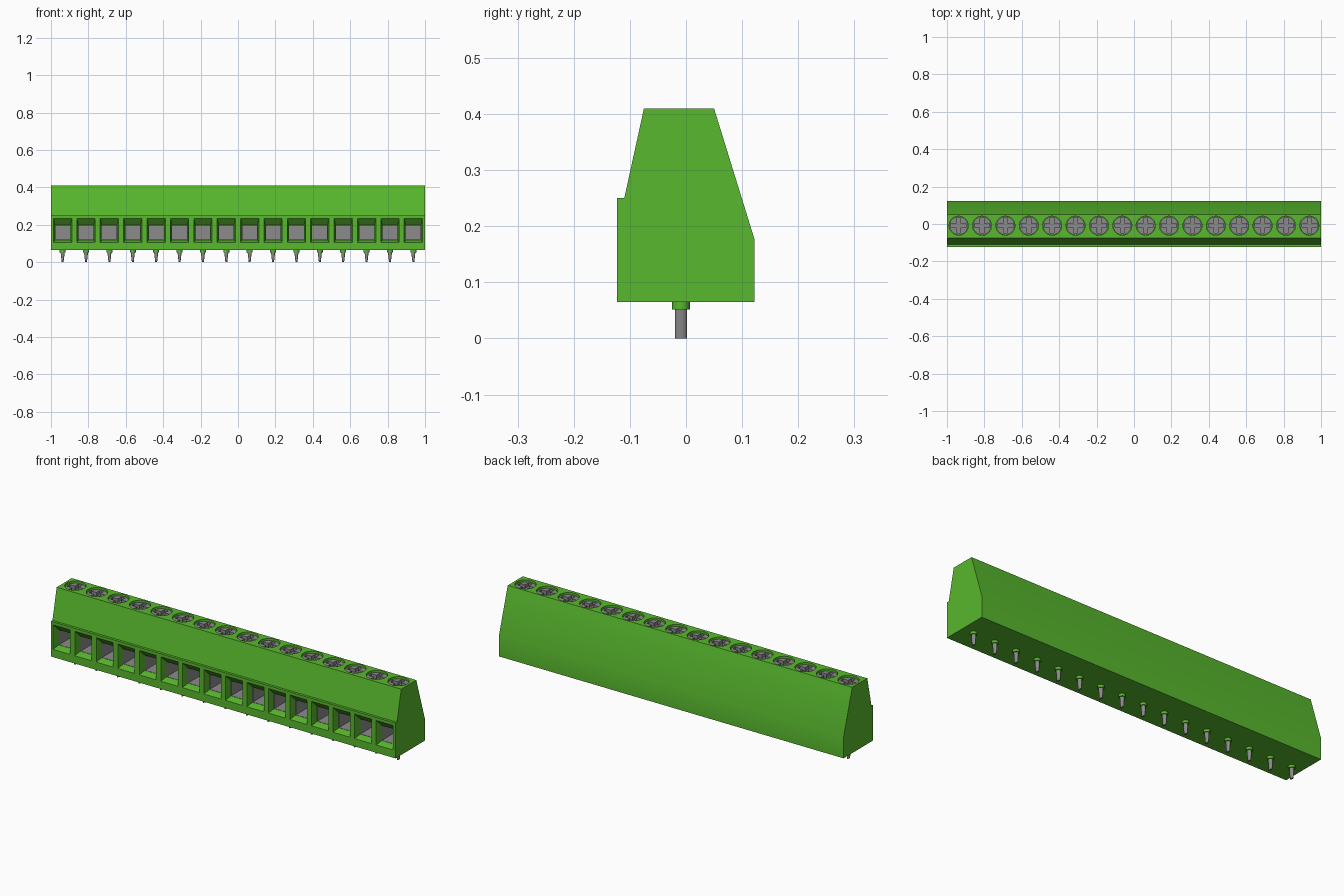
import bpy, bmesh, math
from mathutils import Vector

if "Cube" in bpy.data.objects:
    bpy.data.objects.remove(bpy.data.objects["Cube"], do_unlink=True)

COUNT, PITCH = 16, 0.125
CENTRES = [(i - (COUNT - 1) / 2) * PITCH for i in range(COUNT)]
PIN_Y = -0.009


def material(name, colour, rough):
    m = bpy.data.materials.new(name)
    m.use_nodes = True
    m.diffuse_color = (*colour, 1)
    bsdf = m.node_tree.nodes["Principled BSDF"]
    bsdf.inputs["Base Color"].default_value = (*colour, 1)
    bsdf.inputs["Roughness"].default_value = rough
    return m


GREEN = material("green plastic", (0.098, 0.479, 0.027), 0.5)
GREY = material("grey metal", (0.26, 0.26, 0.26), 0.4)


def loft(bm, loop_a, loop_b, open_start=False):
    """Join two matching point loops into a solid, optionally open at the first."""
    a = [bm.verts.new(p) for p in loop_a]
    b = [bm.verts.new(p) for p in loop_b]
    n = len(a)
    faces = [bm.faces.new((a[i], a[(i + 1) % n], b[(i + 1) % n], b[i])) for i in range(n)]
    faces.append(bm.faces.new(b))
    if not open_start:
        faces.append(bm.faces.new(a[::-1]))
    bmesh.ops.recalc_face_normals(bm, faces=faces)


def circle(x, y, z, rx, ry, n):
    return [Vector((x + rx * math.cos(2 * math.pi * i / n),
                    y + ry * math.sin(2 * math.pi * i / n), z)) for i in range(n)]


def rect_xz(x, half, z0, z1, y):
    return [Vector(p) for p in ((x - half, y, z0), (x + half, y, z0),
                                (x + half, y, z1), (x - half, y, z1))]


def cross(x, y, z, arm, w):
    pts = [(arm, -w), (arm, w), (w, w), (w, arm), (-w, arm), (-w, w),
           (-arm, w), (-arm, -w), (-w, -w), (-w, -arm), (w, -arm), (w, -w)]
    return [Vector((x + px, y + py, z)) for px, py in pts]


def build(name, mat, add):
    """Make an object by calling add(bm, x) once for each terminal."""
    bm = bmesh.new()
    for x in CENTRES:
        add(bm, x)
    me = bpy.data.meshes.new(name)
    bm.to_mesh(me)
    bm.free()
    me.materials.append(mat)
    ob = bpy.data.objects.new(name, me)
    bpy.context.collection.objects.link(ob)
    return ob


def activate(ob):
    bpy.ops.object.select_all(action='DESELECT')
    ob.select_set(True)
    bpy.context.view_layer.objects.active = ob


def cut(ob, cutter):
    cutter.hide_render = True
    activate(ob)
    mod = ob.modifiers.new("cut", 'BOOLEAN')
    mod.operation, mod.solver, mod.object = 'DIFFERENCE', 'EXACT', cutter
    bpy.ops.object.modifier_apply(modifier=mod.name)
    bpy.data.objects.remove(cutter, do_unlink=True)


def smooth(ob):
    activate(ob)
    bpy.ops.object.shade_smooth_by_angle(angle=math.radians(35))


# Housing: side profile (y, z) extruded along the full length
PROFILE = [(-0.123, 0.065), (0.122, 0.065), (0.122, 0.177), (0.05, 0.41),
           (-0.075, 0.41), (-0.11, 0.25), (-0.123, 0.25)]
bm = bmesh.new()
loft(bm, [Vector((-1, y, z)) for y, z in PROFILE], [Vector((1, y, z)) for y, z in PROFILE])
mesh = bpy.data.meshes.new("housing")
bm.to_mesh(mesh)
bm.free()
mesh.materials.append(GREEN)
housing = bpy.data.objects.new("housing", mesh)
bpy.context.collection.objects.link(housing)

# Wire entries: tapered mouths leading to square cavities, and screw wells on top
cut(housing, build("mouth_cutter", GREEN, lambda bm, x: loft(
    bm, rect_xz(x, 0.051, 0.103, 0.243, -0.131), rect_xz(x, 0.041, 0.118, 0.199, -0.09))))
cut(housing, build("cavity_cutter", GREEN, lambda bm, x: loft(
    bm, rect_xz(x, 0.041, 0.118, 0.199, -0.095), rect_xz(x, 0.041, 0.118, 0.199, 0.01))))
cut(housing, build("well_cutter", GREEN, lambda bm, x: loft(
    bm, circle(x, PIN_Y, 0.37, 0.051, 0.051, 32), circle(x, PIN_Y, 0.43, 0.051, 0.051, 32))))
smooth(housing)

# Metal cages lining the cavities, open to the front
cages = build("wire_cages", GREY, lambda bm, x: loft(
    bm, rect_xz(x, 0.0405, 0.1185, 0.1985, -0.089),
    rect_xz(x, 0.0405, 0.1185, 0.1985, 0.009), open_start=True))
activate(cages)
shell = cages.modifiers.new("shell", 'SOLIDIFY')
shell.thickness, shell.offset = 0.002, -1
bpy.ops.object.modifier_apply(modifier=shell.name)

# Screws with cross slots
screws = build("screws", GREY, lambda bm, x: loft(
    bm, circle(x, PIN_Y, 0.369, 0.049, 0.049, 32), circle(x, PIN_Y, 0.4, 0.049, 0.049, 32)))
cut(screws, build("slot_cutter", GREY, lambda bm, x: loft(
    bm, cross(x, PIN_Y, 0.382, 0.04, 0.011), cross(x, PIN_Y, 0.42, 0.04, 0.011))))
smooth(screws)

# Round collars under the housing
collars = build("pin_collars", GREEN, lambda bm, x: loft(
    bm, circle(x, PIN_Y, 0.052, 0.016, 0.016, 24), circle(x, PIN_Y, 0.066, 0.016, 0.016, 24)))
smooth(collars)

# Solder pins, narrowing sideways towards the tip
pins = build("solder_pins", GREY, lambda bm, x: loft(
    bm, circle(x, PIN_Y, 0, 0.005, 0.011, 16), circle(x, PIN_Y, 0.053, 0.011, 0.011, 16)))
smooth(pins)
